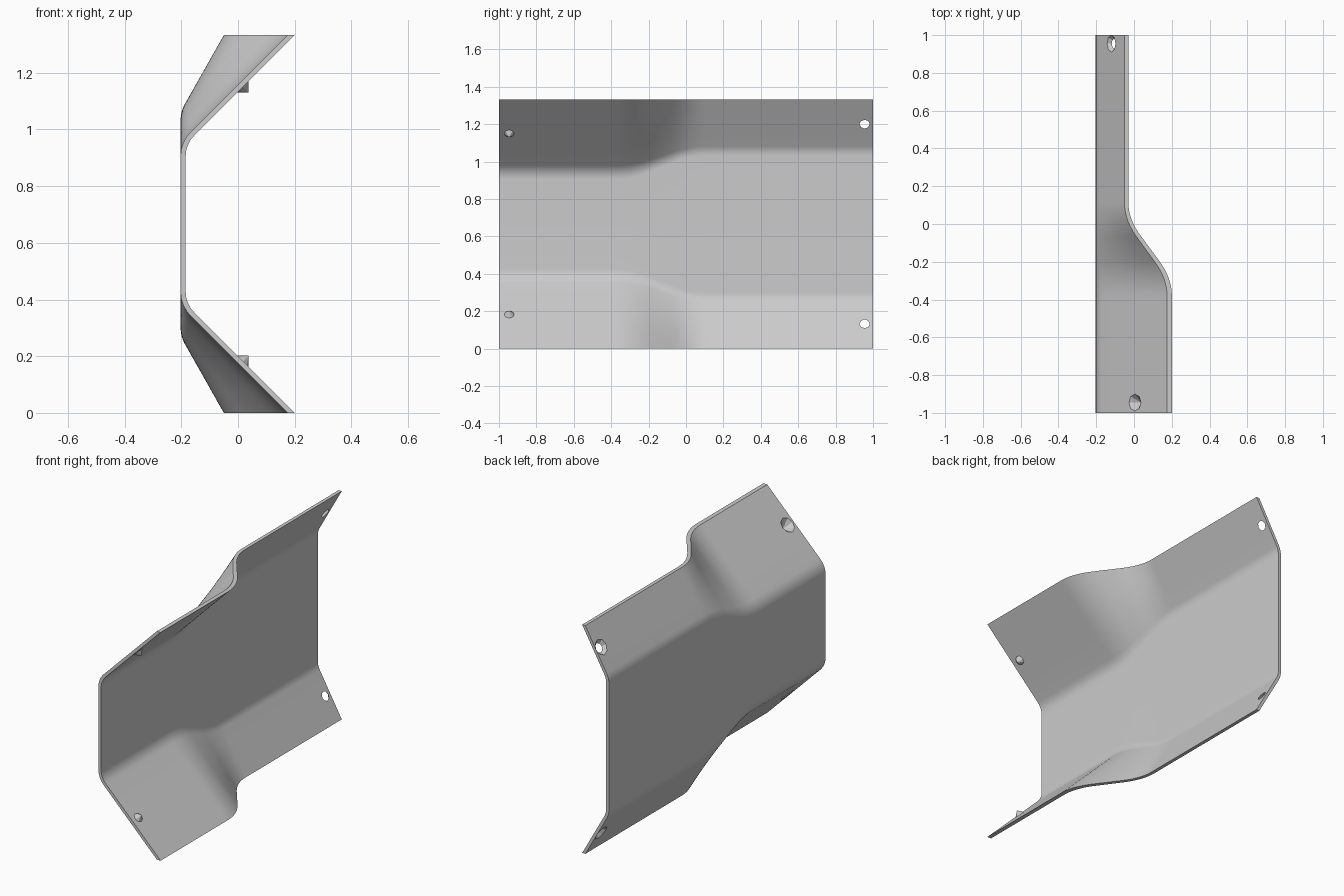
import bpy, bmesh, math
from mathutils import Vector, Matrix

if "Cube" in bpy.data.objects:
    bpy.data.objects.remove(bpy.data.objects["Cube"])

H, TH, XW, MID = 1.333, 0.018, -0.2025, 0.6665
SEG, R = 8, 0.12


def half_profile(x_top, deg):
    """Outer (x, z) points from the web up to the flange lip, with a rounded bend."""
    a = math.radians(deg)                      # bend away from vertical
    crease = H - (x_top - XW) / math.tan(a)
    z0 = crease - R * math.tan(a / 2)
    pts = [(XW + R * (1 - math.cos(a * i / SEG)), z0 + R * math.sin(a * i / SEG))
           for i in range(SEG + 1)]
    bx, bz = pts[-1]
    pts += [(bx + (x_top - bx) * k / 4, bz + (H - bz) * k / 4) for k in range(1, 5)]
    return pts


def full_profile(x_top, deg):
    up = half_profile(x_top, deg)
    return [(x, H - z) for x, z in reversed(up)] + up


def blend(y, y0=-0.29, y1=0.02, w=0.09):
    """Linear ramp 0..1 with parabolic rounding at both corners."""
    def ramp(u):
        return 0 if u < -w else (u if u > w else (u + w) ** 2 / (4 * w))
    return (ramp(y - y0) - ramp(y - y1)) / (y1 - y0)


def finish(name, bm):
    bmesh.ops.recalc_face_normals(bm, faces=bm.faces)
    me = bpy.data.meshes.new(name)
    bm.to_mesh(me)
    bm.free()
    ob = bpy.data.objects.new(name, me)
    bpy.context.collection.objects.link(ob)
    return ob


# Bent sheet: wide flanges at the front blending to steeper ones at the back
front, back = full_profile(0.175, 45), full_profile(-0.05, 29.5)
ys = [-1, -0.7] + [-0.4 + 0.54 * i / 36 for i in range(37)] + [0.5, 1]
bm = bmesh.new()
outer = []
for y in ys:
    t = blend(y)
    outer.append([bm.verts.new((a[0] + (b[0] - a[0]) * t, y, a[1] + (b[1] - a[1]) * t))
                  for a, b in zip(front, back)])
n, m = len(ys), len(front)


def skin(g):
    for i in range(n - 1):
        for j in range(m - 1):
            bm.faces.new((g[i][j], g[i + 1][j], g[i + 1][j + 1], g[i][j + 1]))


skin(outer)
bm.normal_update()
inner = []
for row in outer:
    new = []
    for v in row:
        nrm = v.normal if v.normal.x > 0 else -v.normal
        new.append(v.co + nrm * TH)
    # trim the lips level with the top and the ground
    for e, p, z in ((0, 1, 0.0), (-1, -2, H)):
        d = row[e].co - row[p].co
        new[e] = new[e] + d * ((z - new[e].z) / d.z)
    inner.append([bm.verts.new(c) for c in new])
skin(inner)
for i in range(n - 1):
    for j in (0, -1):
        bm.faces.new((outer[i][j], outer[i + 1][j], inner[i + 1][j], inner[i][j]))
for j in range(m - 1):
    for i in (0, -1):
        bm.faces.new((outer[i][j], outer[i][j + 1], inner[i][j + 1], inner[i][j]))
sheet = finish("bent_sheet", bm)


def add_cone(bm, x, y, z, deg, d0, d1, caps):
    """Cone along the inward flange normal, narrowing between depths d0 and d1."""
    a = math.radians(deg)
    for s in (1, -1):
        axis = Vector((math.cos(a), 0, -s * math.sin(a)))
        c = Vector((x, y, MID + s * (z - MID))) + axis * (d0 + d1) / 2
        mat = Matrix.Translation(c) @ axis.to_track_quat('Z', 'Y').to_matrix().to_4x4()
        bmesh.ops.create_cone(bm, cap_ends=caps, segments=8, radius1=0.045 - d0,
                              radius2=max(0.045 - d1, 0.0005), depth=d1 - d0, matrix=mat)


spots = [(0.005, -0.945, 1.163, 45), (-0.12, 0.955, 1.209, 29.5)]

# Countersunk screw holes
bm = bmesh.new()
for s in spots:
    add_cone(bm, *s, -0.01, 0.03, True)
cutter = finish("hole_cutter", bm)
cutter.hide_render = True
mod = sheet.modifiers.new("holes", 'BOOLEAN')
mod.operation, mod.solver, mod.object = 'DIFFERENCE', 'EXACT', cutter
bpy.context.view_layer.objects.active = sheet
sheet.select_set(True)
bpy.ops.object.modifier_apply(modifier="holes")
bpy.data.objects.remove(cutter)
bpy.ops.object.shade_smooth_by_angle(angle=math.radians(25))

# Pointed dimples closing the two front holes
bm = bmesh.new()
add_cone(bm, *spots[0], TH, 0.045, False)
finish("dimple_tips", bm)
